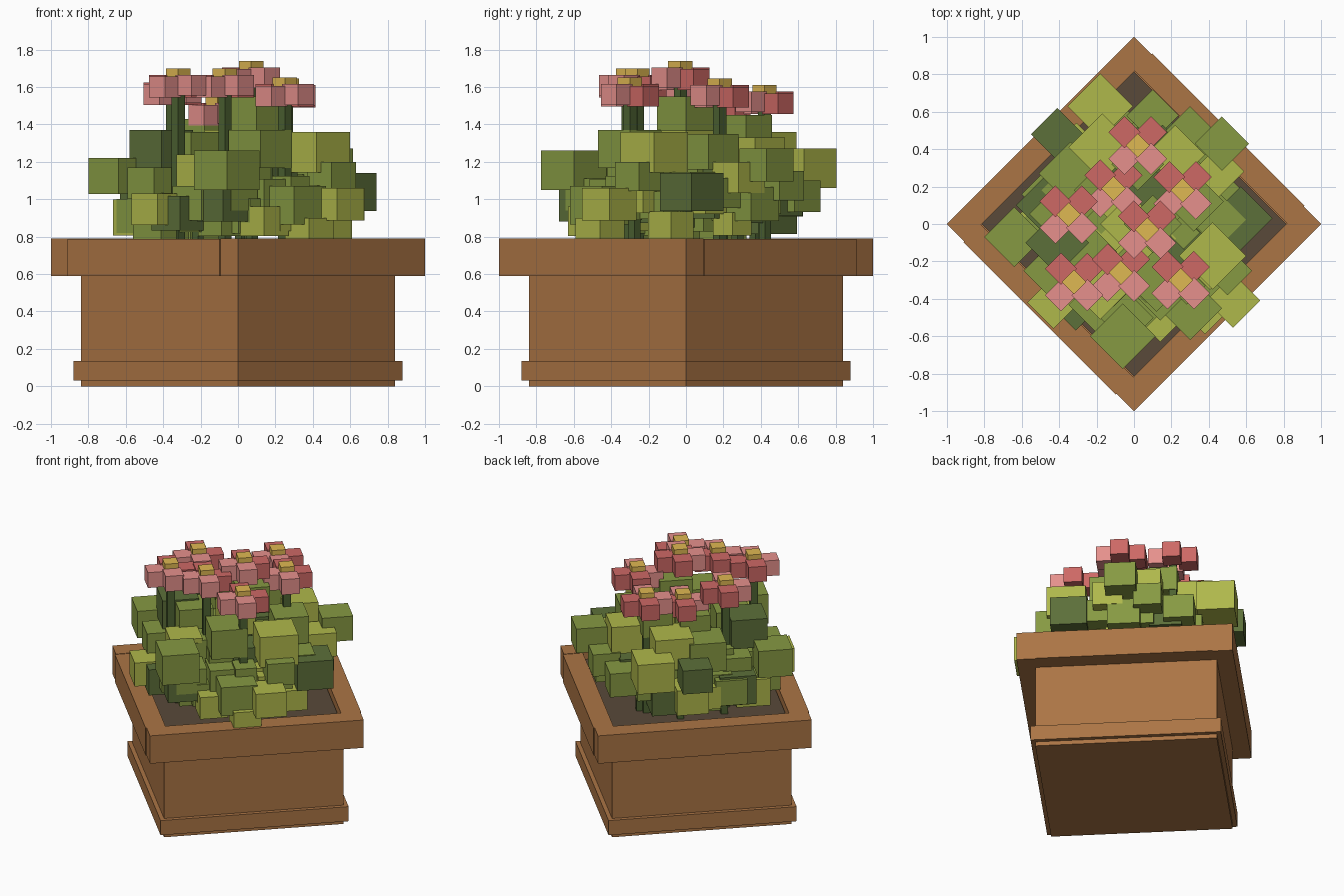
import bpy
import bmesh
import math
import random
from mathutils import Matrix, Vector

random.seed(7)
if "Cube" in bpy.data.objects:
    bpy.data.objects.remove(bpy.data.objects["Cube"], do_unlink=True)

TURN = Matrix.Rotation(math.radians(45), 4, "Z")
DIAG = math.sqrt(2)


def material(name, colour):
    mat = bpy.data.materials.new(name)
    mat.use_nodes = True
    rgba = (*colour, 1)
    mat.diffuse_color = rgba
    shader = next(n for n in mat.node_tree.nodes if n.type == "BSDF_PRINCIPLED")
    shader.inputs["Base Color"].default_value = rgba
    return mat


wood = material("warm wood", (.41, .178, .059))
earth = material("dark soil", (.1, .067, .041))
stem_green = material("stem green", (.075, .125, .032))
light_green = material("yellow green leaf", (.43, .48, .07))
mid_green = material("mid green leaf", (.24, .32, .055))
dark_green = material("deep green leaf", (.108, .16, .041))
light_pink = material("light pink petal", (.79, .28, .265))
deep_pink = material("deep pink petal", (.61, .14, .13))
gold = material("gold flower centre", (.74, .48, .085))


def turned(u, v):
    """Planter coordinates to world coordinates."""
    p = TURN @ Vector((u, v, 0))
    return p.x, p.y


def blocks(name, boxes, mat):
    """One object of diagonal boxes: x, y, bottom, top, width, depth."""
    bm = bmesh.new()
    for x, y, bottom, top, width, depth in boxes:
        place = Matrix.Translation((x, y, (bottom + top) / 2))
        scale = Matrix.Diagonal((width, depth, top - bottom, 1))
        bmesh.ops.create_cube(bm, size=1, matrix=place @ TURN @ scale)
    mesh = bpy.data.meshes.new(name)
    bm.to_mesh(mesh)
    bm.free()
    mesh.materials.append(mat)
    obj = bpy.data.objects.new(name, mesh)
    bpy.context.collection.objects.link(obj)
    return obj


# Planter: body, plinth band, soil and four rim boards
body = .84 * DIAG
band = .88 * DIAG
rim = DIAG
board = .132
blocks("planter_body", [(0, 0, 0, .62, body, body)], wood)
blocks("plinth_band", [(0, 0, .03, .135, band, band)], wood)
inner = rim - 2 * board
blocks("soil", [(0, 0, .6, .74, inner, inner)], earth)
reach = (rim - board) / 2
for side, label in ((-1, "front"), (1, "back")):
    blocks(label + "_long_rim_board",
           [(*turned(0, side * reach), .59, .79, rim, board)], wood)
    blocks(label + "_short_rim_board",
           [(*turned(side * (reach + .006), 0), .59, .787, board, inner)], wood)

# Leaf clumps: x, y, top height, half diagonal
leaves = {
    "light": [
        (-.18, .63, 1.27, .175), (-.17, .41, 1.36, .18), (-.43, -.42, 1.03, .14),
        (.53, -.41, 1.06, .145), (.42, -.17, 1.36, .18), (.45, .28, 1.2, .14),
        (-.02, 0, 1.37, .16), (-.18, -.36, 1.24, .15), (.14, -.5, .96, .13),
        (.22, .37, 1.33, .16), (.38, -.46, .9, .13),
    ],
    "mid": [
        (-.64, -.07, 1.22, .16), (-.06, -.6, 1.26, .175), (.3, -.45, 1.07, .17),
        (.47, .43, 1.27, .145), (.1, .58, 1.1, .14), (-.5, -.03, 1, .15),
        (-.34, .27, 1.32, .17), (.1, 0, 1.55, .155), (-.18, .18, 1.43, .14),
        (.5, -.25, 1.2, .13), (-.25, -.15, 1.36, .16), (.12, -.3, 1.37, .17),
        (.32, .12, 1.35, .16), (-.45, -.25, 1.17, .14), (.3, .5, 1.15, .13),
        (.02, .32, 1.45, .14),
    ],
    "dark": [
        (-.41, .48, 1.22, .14), (-.46, .1, 1.05, .17), (-.41, -.1, 1.37, .17),
        (.57, .03, 1.14, .17), (-.08, -.54, 1.05, .14), (0, .2, 1.25, .2),
    ],
}
clumps = {key: [(x, y, top - 1.2 * r, top, r * DIAG, r * DIAG)
                for x, y, top, r in rows] for key, rows in leaves.items()}

# Smaller clumps fill the dome underneath
count = 76
for i in range(count):
    angle = i * 2.4
    radius = .52 * math.sqrt((i + 1) / count)
    width = random.uniform(.14, .23)
    top = random.uniform(.93, 1.37 - .5 * radius)
    key = random.choice(("light", "light", "mid", "mid", "mid", "dark"))
    clumps[key].append((radius * math.cos(angle), radius * math.sin(angle),
                        top - width * .85, top, width, width))
for key, mat in (("light", light_green), ("mid", mid_green), ("dark", dark_green)):
    blocks(key + "_leaves", clumps[key], mat)

# Short bush stems rising out of the soil
shoots = []
for i in range(9):
    angle = i * math.tau / 9
    shoots.append((.43 * math.cos(angle), .43 * math.sin(angle), .73, 1, .045, .045))
blocks("bush_stems", shoots, stem_green)

# Flowers: x, y, top height
flowers = [
    (.02, .42, 1.61), (-.11, .19, 1.55), (.26, .18, 1.645), (-.35, .05, 1.66),
    (.07, -.03, 1.74), (-.07, -.26, 1.7), (.25, -.3, 1.65), (-.32, -.31, 1.7),
]
stems, centres, front_petals, back_petals = [], [], [], []
for x, y, top in flowers:
    stems.append((x, y, .73, top - .06, .05, .05))
    centres.append((x, y, top - .08, top, .092, .092))
    for side, petals in ((-1, front_petals), (1, back_petals)):
        for u, v in ((side, 0), (0, side)):
            dx, dy = turned(u * .1, v * .1)
            drop = .045 if u else .035
            petals.append((x + dx, y + dy, top - drop - .11, top - drop, .12, .12))
blocks("flower_stems", stems, stem_green)
blocks("flower_centres", centres, gold)
blocks("front_petals", front_petals, light_pink)
blocks("back_petals", back_petals, deep_pink)
